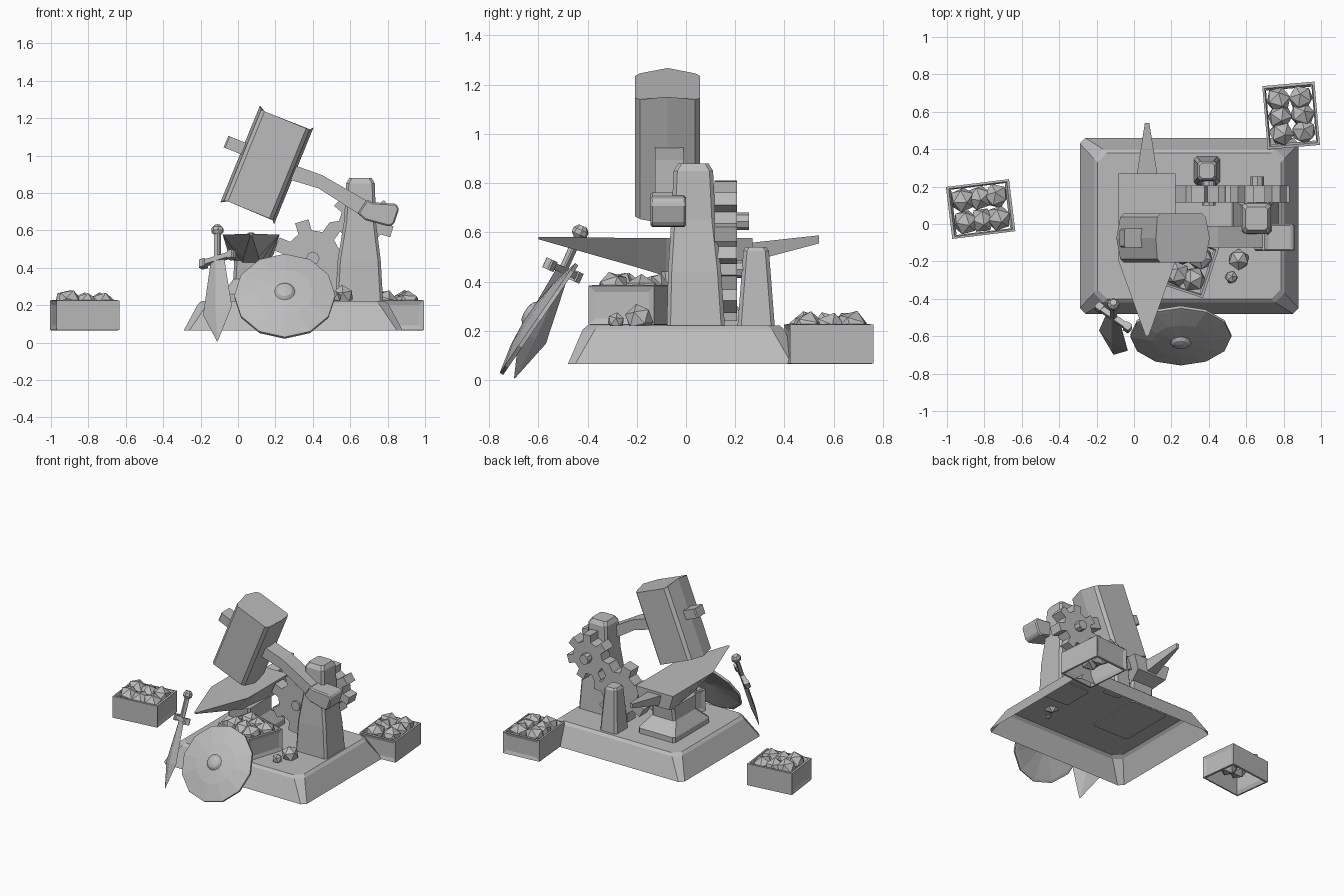
import bpy, bmesh, math, random
from mathutils import Vector, Matrix

random.seed(4)
if "Cube" in bpy.data.objects:
    bpy.data.objects.remove(bpy.data.objects["Cube"])

grey = bpy.data.materials.new("plain grey")
grey.use_nodes = True
GREY = (0.5, 0.5, 0.5, 1)
grey.diffuse_color = GREY
grey.node_tree.nodes["Principled BSDF"].inputs["Base Color"].default_value = GREY


def finish(name, bm, matrix=None):
    bmesh.ops.recalc_face_normals(bm, faces=bm.faces)
    mesh = bpy.data.meshes.new(name)
    bm.to_mesh(mesh)
    bm.free()
    mesh.materials.append(grey)
    ob = bpy.data.objects.new(name, mesh)
    bpy.context.collection.objects.link(ob)
    if matrix:
        ob.matrix_world = matrix
    return ob


def loft(name, rings, matrix=None, bottom=True, top=True):
    """Skin a list of equal-length rings and cap the ends."""
    bm = bmesh.new()
    rows = [[bm.verts.new(p) for p in ring] for ring in rings]
    n = len(rows[0])
    for a, b in zip(rows, rows[1:]):
        for i in range(n):
            j = (i + 1) % n
            bm.faces.new((a[i], a[j], b[j], b[i]))
    if bottom:
        bm.faces.new(rows[0])
    if top:
        bm.faces.new(rows[-1])
    return finish(name, bm, matrix)


def rect(cx, cy, hx, hy, z, c=0.015):
    """Rectangle ring with cut corners."""
    corner = [(hx, hy - c), (hx - c, hy)]
    pts = corner + [(-x, y) for x, y in reversed(corner)]
    pts += [(-x, -y) for x, y in pts]
    return [(cx + x, cy + y, z) for x, y in pts]


def circle(r, z, n):
    return [(r * math.cos(math.tau * i / n), r * math.sin(math.tau * i / n), z) for i in range(n)]


def prism(name, profile, y0, y1, bevel=0):
    """Push an x-z profile along y."""
    ob = loft(name, [[(x, y, z) for x, z in profile] for y in (y0, y1)])
    if bevel:
        m = ob.modifiers.new("edges", "BEVEL")
        m.width, m.segments = bevel, 1
    return ob


def rock(name, pos, r):
    bm = bmesh.new()
    turn = Matrix.Rotation(random.uniform(0, 6), 4, "Z") @ Matrix.Rotation(random.uniform(0, 1), 4, "X")
    bmesh.ops.create_icosphere(bm, subdivisions=1, radius=r, matrix=Matrix.Translation(pos) @ turn)
    finish(name, bm)


# Ground slab, hollow underneath
loft("base", [rect(0.295, -0.01, 0.585, 0.47, 0.065, 0.03),
              rect(0.295, -0.01, 0.51, 0.41, 0.205, 0.05),
              rect(0.295, -0.01, 0.49, 0.39, 0.222, 0.05)], bottom=False)


# Crates of ore
def crate(name, x, y, z, angle):
    mat = Matrix.Translation((x, y, z)) @ Matrix.Rotation(math.radians(angle), 4, "Z")
    bm = bmesh.new()
    bmesh.ops.create_cube(bm, size=1, matrix=Matrix.Translation((0, 0, 0.079)) @ Matrix.Diagonal((0.28, 0.34, 0.158, 1)))
    bmesh.ops.delete(bm, geom=[f for f in bm.faces if abs(f.normal.z) > 0.5], context="FACES_ONLY")
    bmesh.ops.inset_individual(bm, faces=bm.faces[:], thickness=0.035, depth=0)
    for f in bm.faces:
        if f.calc_area() < 0.03 and all(0.02 < v.co.z < 0.14 for v in f.verts):
            bmesh.ops.translate(bm, verts=f.verts, vec=-f.normal * 0.008)
    ob = finish(name, bm, mat)
    m = ob.modifiers.new("walls", "SOLIDIFY")
    m.thickness, m.offset = 0.018, -1
    for i in (-1, 1):
        for j in (-1, 0, 1):
            rock(name + "_ore", mat @ Vector((i * 0.06, j * 0.09, random.uniform(0.13, 0.15))), 0.07)


crate("crate_far", -0.82, 0.08, 0.067, 97)
crate("crate_back", 0.84, 0.58, 0.067, 5)
crate("crate_inner", 0.25, -0.21, 0.225, 72)
rock("loose_ore_large", (0.56, -0.19, 0.25), 0.06)
rock("loose_ore_small", (0.52, -0.285, 0.24), 0.036)

# Anvil: foot, block with front horn, and rear tail
AX = 0.07
loft("anvil_foot", [rect(AX, 0.04, 0.15, 0.21, 0.215), rect(AX, 0.04, 0.15, 0.21, 0.26),
                    rect(AX, 0.04, 0.095, 0.13, 0.34), rect(AX, 0.04, 0.09, 0.14, 0.44)])


def wedge(y, top, low, z1, z0):
    return [(AX - low, y, z0), (AX + low, y, z0), (AX + top, y, z1), (AX - top, y, z1)]


loft("anvil_block", [wedge(-0.6, 0.008, 0.004, 0.582, 0.572), wedge(-0.2, 0.152, 0.04, 0.577, 0.458),
                     wedge(-0.08, 0.152, 0.045, 0.577, 0.422), wedge(0.15, 0.152, 0.08, 0.577, 0.422),
                     wedge(0.27, 0.152, 0.12, 0.577, 0.47)])
loft("anvil_tail", [wedge(0.22, 0.062, 0.045, 0.553, 0.47), wedge(0.54, 0.012, 0.008, 0.588, 0.555)])

# Main post and small gear post
loft("main_post", [rect(0.648, 0.04, 0.128, 0.118, 0.215), rect(0.648, 0.035, 0.115, 0.108, 0.44),
                   rect(0.652, 0.03, 0.085, 0.09, 0.65), rect(0.655, 0.03, 0.077, 0.08, 0.85),
                   rect(0.655, 0.03, 0.06, 0.062, 0.88)])
loft("gear_post", [rect(0.39, 0.285, 0.07, 0.076, 0.215), rect(0.39, 0.285, 0.05, 0.052, 0.525),
                   rect(0.39, 0.285, 0.04, 0.042, 0.54)])


# Gears
def gear(name, cx, cz, root, tip, teeth, start):
    pts = []
    for k in range(teeth):
        a = math.radians(start) + math.tau * k / teeth
        half = math.pi / teeth
        for off, r in ((-0.55, root), (-0.4, tip), (0.4, tip), (0.55, root)):
            pts.append((cx + r * math.cos(a + off * half), cz + r * math.sin(a + off * half)))
    prism(name, pts, 0.115, 0.207)


gear("large_gear", 0.40, 0.45, 0.15, 0.21, 7, 158)
gear("small_gear", 0.66, 0.64, 0.12, 0.172, 7, 35)
for label, x, z, y in (("small_gear_hub", 0.66, 0.645, 0.255), ("large_gear_hub", 0.4, 0.45, 0.24)):
    prism(label, [(x + px, z + pz) for px, pz, _ in circle(0.036, 0, 8)], 0.1, y)

# Hammer head with ridged sides and roofed ends
half = [(0.155, 0), (0.14, 0.112), (0.12, 0.132)]
section = half + [(-u, y) for u, y in reversed(half)]
section += [(-u, -y) for u, y in half[1:]] + [(u, -y) for u, y in reversed(half[1:])]


def head_ring(side):
    return [(u, y, side * (0.28 - 0.02 * abs(y) / 0.13)) for u, y in section]


tilt = Matrix.Rotation(math.radians(22.2), 4, "Y")
head = Matrix.Translation((0.155, -0.075, 0.95)) @ tilt
loft("hammer_head", [head_ring(-1), head_ring(1)], head)
loft("hammer_peg", [rect(-0.19, 0, 0.06, 0.05, z, 0.008) for z in (-0.0, 0.066)], head)

# Hammer handle and its end block
prism("hammer_handle", [(0.2, 0.98), (0.31, 0.945), (0.45, 0.895), (0.72, 0.74),
                        (0.68, 0.665), (0.43, 0.825), (0.28, 0.87), (0.17, 0.9)], -0.125, -0.01)
prism("handle_end", [(0.69, 0.765), (0.72, 0.75), (0.845, 0.742), (0.862, 0.715), (0.835, 0.635),
                     (0.81, 0.62), (0.68, 0.655), (0.64, 0.69)], -0.145, 0.0, 0.008)

# Round shield leaning on the base
lean = Matrix.Translation((0.25, -0.6, 0.25)) @ Matrix.Rotation(math.radians(55.5), 4, "X")
loft("shield", [circle(0.04, 0.02, 12), circle(0.25, -0.012, 12), circle(0.27, -0.012, 12),
                circle(0.27, 0.004, 12), circle(0.255, 0.008, 12), circle(0.15, 0.032, 12),
                circle(0.055, 0.042, 12), circle(0.04, 0.056, 12), circle(0.015, 0.062, 12)], lean)

# Sword leaning beside the shield
axis = Vector((0, 0.41, 0.91)).normalized()
guard = Vector((0.79, -0.57, 0.22))
guard = (guard - guard.dot(axis) * axis).normalized()
flat = axis.cross(guard)
sword = Matrix.Translation((-0.11, -0.5, 0.445)) @ Matrix((guard, flat, axis)).transposed().to_4x4()


def diamond(w, d, t):
    return [(w, 0, t), (0, d, t), (-w, 0, t), (0, -d, t)]


loft("sword_blade", [diamond(0.003, 0.002, -0.48), diamond(0.097, 0.016, -0.3), diamond(0.045, 0.016, 0)], sword)
loft("sword_grip", [rect(0, 0, 0.016, 0.014, t, 0.005) for t in (0, 0.16)], sword)
loft("sword_pommel", [circle(0.018, 0.145, 8), circle(0.033, 0.16, 8), circle(0.033, 0.18, 8),
                      circle(0.018, 0.198, 8)], sword)
loft("sword_guard", [rect(0, 0, 0.085, 0.015, t, 0.005) for t in (-0.012, 0.016)], sword)
for s in (-1, 1):
    loft("guard_end", [rect(s * 0.095, 0, 0.02, 0.02, t, 0.006) for t in (-0.022, 0.022)], sword)
